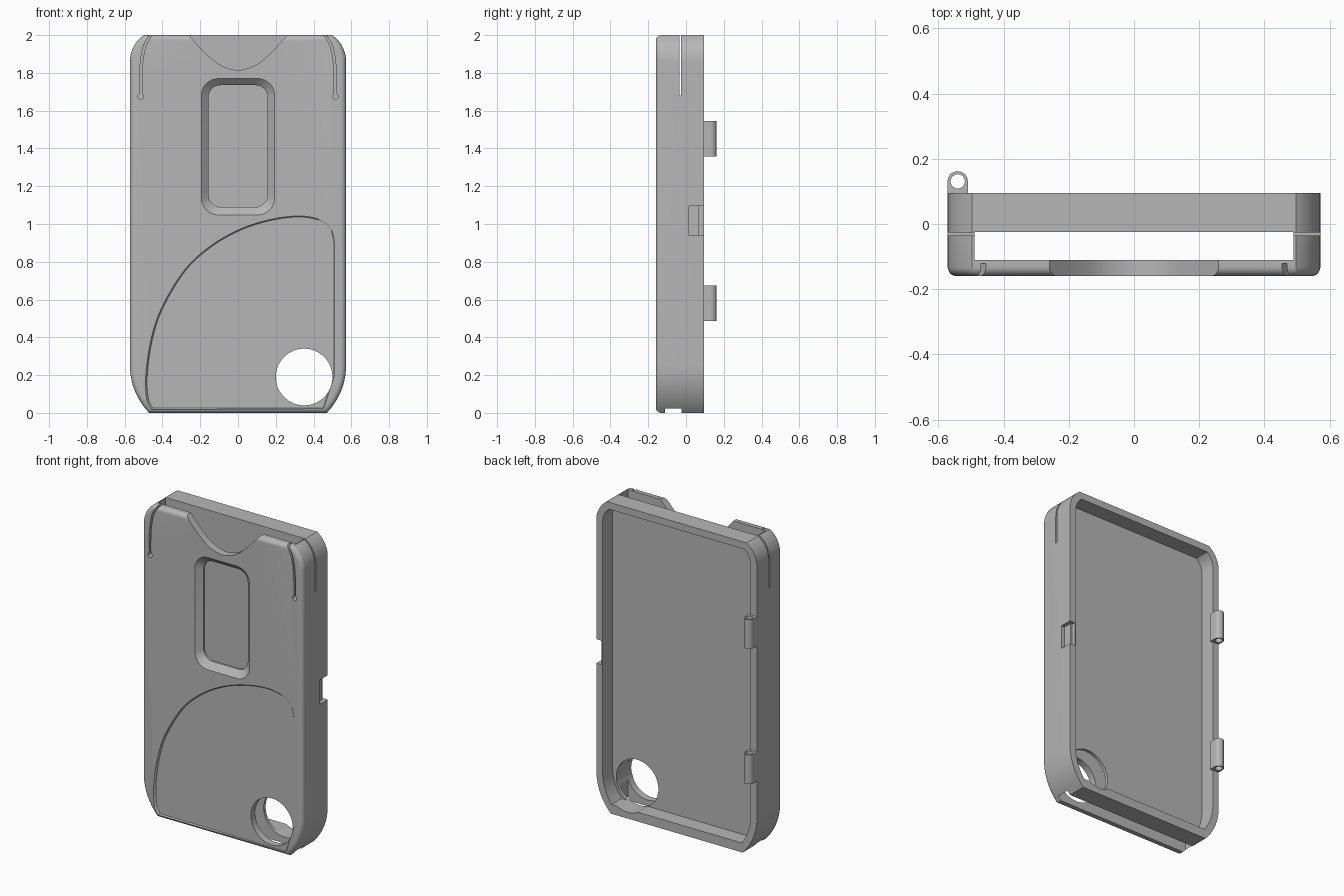
import bpy, bmesh, math
from mathutils import Vector

if "Cube" in bpy.data.objects:
    bpy.data.objects.remove(bpy.data.objects["Cube"])

W, H = 0.572, 2.0
FRONT, BACK = -0.16, 0.095

grey = bpy.data.materials.new("grey plastic")
grey.diffuse_color = (0.47, 0.47, 0.47, 1)
grey.use_nodes = True
grey.node_tree.nodes["Principled BSDF"].inputs["Base Color"].default_value = grey.diffuse_color


def loft(name, rings):
    """Solid skinned through closed rings with equal point counts."""
    bm = bmesh.new()
    loops = [[bm.verts.new(p) for p in ring] for ring in rings]
    n = len(loops[0])
    for a, b in zip(loops, loops[1:]):
        for i in range(n):
            j = (i + 1) % n
            bm.faces.new((a[i], a[j], b[j], b[i]))
    bm.faces.new(loops[0])
    bm.faces.new(loops[-1][::-1])
    bmesh.ops.recalc_face_normals(bm, faces=bm.faces)
    me = bpy.data.meshes.new(name)
    bm.to_mesh(me)
    bm.free()
    ob = bpy.data.objects.new(name, me)
    bpy.context.collection.objects.link(ob)
    me.materials.append(grey)
    return ob


def at_y(pts, y):
    return [(x, y, z) for x, z in pts]


def prism(name, pts, y0, y1):
    return loft(name, [at_y(pts, y0), at_y(pts, y1)])


def box(name, x0, x1, y0, y1, z0, z1):
    return prism(name, [(x0, z0), (x1, z0), (x1, z1), (x0, z1)], y0, y1)


def circle(cx, cz, r, n):
    return [(cx + r * math.cos(2 * math.pi * i / n),
             cz + r * math.sin(2 * math.pi * i / n)) for i in range(n)]


def rounded_rect(hw, z0, z1, r, n=8):
    pts = []
    for k, (sx, cz) in enumerate([(1, z1 - r), (-1, z1 - r), (-1, z0 + r), (1, z0 + r)]):
        for i in range(n + 1):
            a = math.pi / 2 * (k + i / n)
            pts.append((sx * (hw - r) + r * math.cos(a), cz + r * math.sin(a)))
    return pts


def outline(d, bottom=None, n=14):
    """Case silhouette inset by d: corner arcs cropped by flat top and bottom."""
    bottom = d if bottom is None else bottom
    right = []
    rb, zb, rt, zt = 0.357, 0.25, 0.165, 1.862
    a0 = math.asin((zb - bottom) / (rb - d))
    a1 = math.asin((H - d - zt) / (rt - d))
    for i in range(n + 1):
        a = -a0 * (1 - i / n)
        right.append((W - rb + (rb - d) * math.cos(a), zb + (rb - d) * math.sin(a)))
    for i in range(n + 1):
        a = a1 * i / n
        right.append((W - rt + (rt - d) * math.cos(a), zt + (rt - d) * math.sin(a)))
    return right + [(-x, z) for x, z in reversed(right)]


def spline(pts, n=8):
    """Catmull-Rom points through an open path."""
    p = [Vector(q) for q in [pts[0]] + pts + [pts[-1]]]
    out = []
    for a, b, c, d in zip(p, p[1:], p[2:], p[3:]):
        for i in range(n):
            t = i / n
            out.append(tuple(0.5 * (2 * b + (c - a) * t + (2 * a - 5 * b + 4 * c - d) * t * t
                                    + (3 * b - a - 3 * c + d) * t ** 3)))
    return out + [tuple(pts[-1])]


def cut(ob, cutter):
    m = ob.modifiers.new("cut", 'BOOLEAN')
    m.operation, m.solver, m.object = 'DIFFERENCE', 'EXACT', cutter
    bpy.context.view_layer.objects.active = ob
    bpy.ops.object.modifier_apply(modifier=m.name)
    bpy.data.objects.remove(cutter)


# case body with rounded front edge
R = 0.028
rings = []
for i in range(6):
    a = math.pi / 2 * i / 5
    rings.append(at_y(outline(R * (1 - math.sin(a))), FRONT + R * (1 - math.cos(a))))
case = loft("case", rings + [at_y(outline(0), BACK)])

# shallow swoosh panel on the front, fading toward the right
swoosh = spline([(-0.45, 0.025), (-0.475, 0.08), (-0.48, 0.2), (-0.455, 0.38), (-0.4, 0.55),
                 (-0.28, 0.75), (-0.14, 0.88), (0.02, 0.97), (0.18, 1.02), (0.33, 1.037),
                 (0.44, 1.015), (0.49, 0.97), (0.508, 0.9)]) + [(0.508, 0.2), (0.45, 0.025)]
floor = [(x, -0.149 - 0.008 * (x + 0.48), z) for x, z in swoosh]
flare = [(x * 1.05, -0.18, 0.45 + (z - 0.45) * 1.05) for x, z in swoosh]
cut(case, loft("swoosh_cutter", [flare, floor]))

# rear tray recess
cut(case, prism("tray_cutter", outline(0.045, 0.06), -0.005, 0.2))

# card slot, open at top and bottom
cut(case, box("slot_cutter", -0.49, 0.49, -0.111, -0.025, -0.1, 2.1))

# thumb notch in the top of the front plate
arc = spline([(-0.32, 2.07), (-0.26, 2.0), (-0.17, 1.902), (-0.09, 1.84), (0, 1.815),
              (0.09, 1.84), (0.17, 1.902), (0.26, 2.0), (0.32, 2.07)], 5)
cut(case, prism("thumb_cutter", arc, -0.3, -0.07))

# window with sloped sides
cut(case, loft("window_cutter", [
    at_y(rounded_rect(0.207, 1.033, 1.782, 0.10), -0.172),
    at_y(rounded_rect(0.157, 1.09, 1.735, 0.065), -0.125),
    at_y(rounded_rect(0.157, 1.09, 1.735, 0.065), -0.07)]))

# lanyard hole through everything
cut(case, prism("hole_cutter", circle(0.35, 0.19, 0.15, 64), -0.4, 0.4))

# side slits behind the flexible top arms
cut(case, box("side_slit_cutter", -1, 1, -0.0355, -0.0255, 1.68, 2.1))

# curved relief slits on the front, each ending in a round hole
path = spline([(0.515, 1.675), (0.515, 1.78), (0.51, 1.86), (0.495, 1.94), (0.465, 1.995),
               (0.43, 2.04)], 6)
for s in (-1, 1):
    strip = []
    for off in (-0.006, 0.006):
        side = []
        for i, (x, z) in enumerate(path):
            a, b = path[max(i - 1, 0)], path[min(i + 1, len(path) - 1)]
            t = Vector((b[0] - a[0], b[1] - a[1])).normalized()
            side.append((s * (x - t.y * off), z + t.x * off))
        strip += side if off < 0 else side[::-1]
    cut(case, prism("relief_cutter", strip, -0.3, -0.121))
    cut(case, prism("relief_end_cutter", circle(s * 0.515, 1.675, 0.015, 20), -0.3, -0.122))

# latch notch in the right wall
cut(case, box("latch_cutter", 0.548, 0.7, 0.015, 0.2, 0.94, 1.095))
cut(case, box("latch_lip_cutter", 0.535, 0.7, 0.07, 0.2, 0.94, 1.095))

# hinge knuckles on the left rear edge
parts = [case]
cx, cy, r = -0.541, 0.131, 0.031
for i, (z0, z1) in enumerate([(0.487, 0.675), (1.357, 1.545)]):
    prof = [(cx - r, 0.09), (cx + r, 0.09)]
    for k in range(17):
        a = math.pi * k / 16
        prof.append((cx + r * math.cos(a), cy + r * math.sin(a)))
    knuckle = loft(f"hinge_knuckle_{i + 1}", [[(x, y, z) for x, y in prof] for z in (z0, z1)])
    pin = circle(cx, cy, 0.022, 24)
    cut(knuckle, loft("pin_cutter", [[(x, y, z) for x, y in pin] for z in (z0 - 0.1, z1 + 0.1)]))
    parts.append(knuckle)

for ob in parts:
    bpy.ops.object.select_all(action='DESELECT')
    ob.select_set(True)
    bpy.context.view_layer.objects.active = ob
    bpy.ops.object.shade_smooth_by_angle(angle=math.radians(30))
